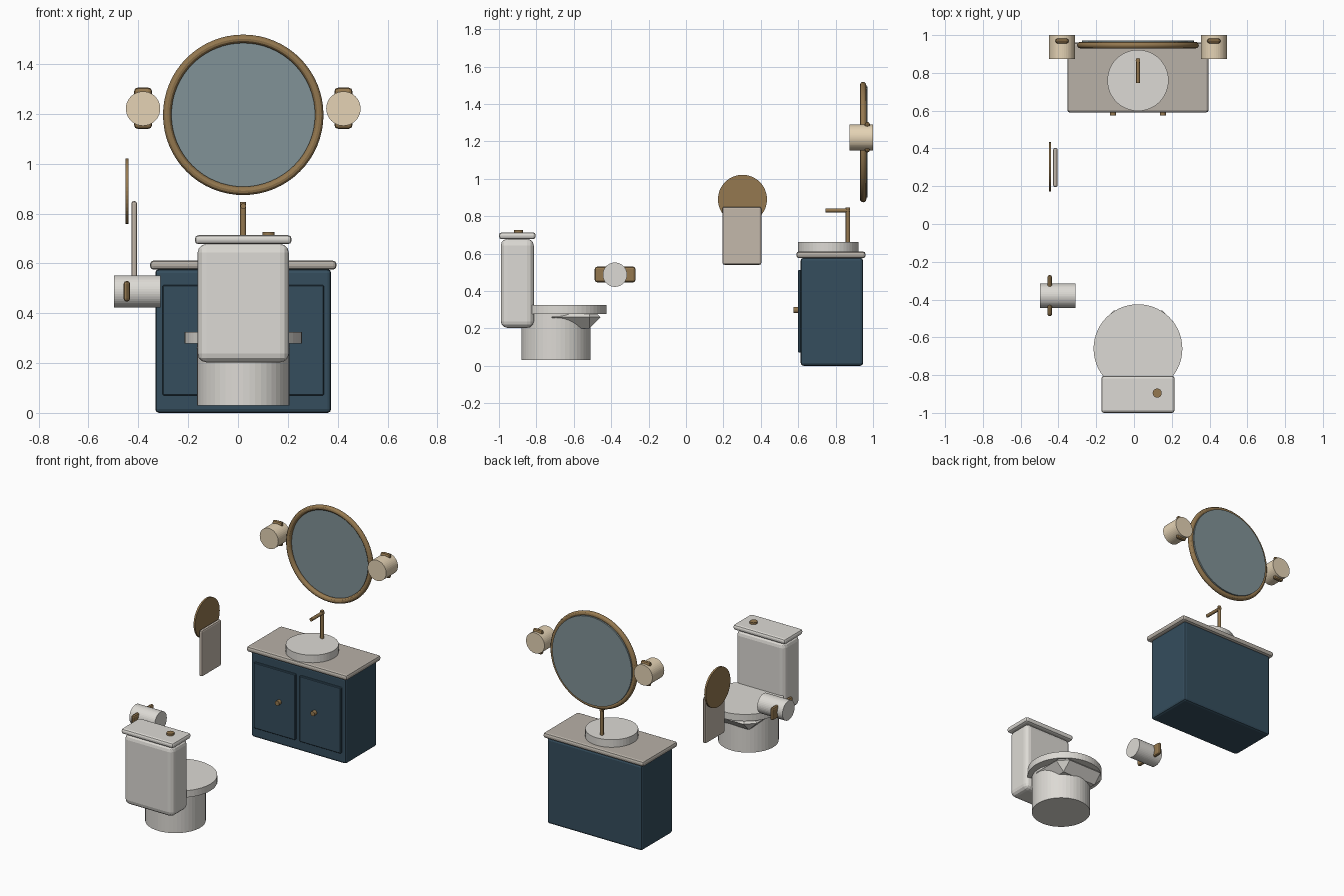
import bpy
from math import pi

if "Cube" in bpy.data.objects:
    bpy.data.objects.remove(bpy.data.objects["Cube"])

CX = 0.021  # shared centre line of vanity, mirror and toilet


def material(name, rgb):
    m = bpy.data.materials.new(name)
    m.diffuse_color = (*rgb, 1)
    m.use_nodes = True
    m.node_tree.nodes["Principled BSDF"].inputs["Base Color"].default_value = m.diffuse_color
    return m


CERAMIC = material("ceramic", (0.72, 0.70, 0.66))
NAVY = material("navy_paint", (0.035, 0.075, 0.11))
STONE = material("stone", (0.48, 0.44, 0.39))
BRASS = material("brass", (0.30, 0.19, 0.08))
GLASS = material("mirror_glass", (0.22, 0.29, 0.31))
SHADE = material("lamp_shade", (0.78, 0.65, 0.46))
TOWEL = material("towel_cloth", (0.55, 0.48, 0.41))


def finish(name, mat):
    ob = bpy.context.object
    ob.name = ob.data.name = name
    ob.data.materials.append(mat)
    return ob


def box(name, x, y, z, mat, bevel=0.0, segments=2):
    """Bevelled box from (min, max) ranges on each axis."""
    bpy.ops.mesh.primitive_cube_add(
        size=1, location=[(a + b) / 2 for a, b in (x, y, z)])
    ob = finish(name, mat)
    ob.scale = [b - a for a, b in (x, y, z)]
    bpy.ops.object.transform_apply(location=False, rotation=False, scale=True)
    if bevel:
        mod = ob.modifiers.new("bevel", 'BEVEL')
        mod.width, mod.segments = bevel, segments
    return ob


def cyl(name, center, radius, depth, mat, axis='Z', sides=40):
    rot = {'X': (0, pi / 2, 0), 'Y': (pi / 2, 0, 0), 'Z': (0, 0, 0)}[axis]
    bpy.ops.mesh.primitive_cylinder_add(
        vertices=sides, radius=radius, depth=depth, location=center, rotation=rot)
    return finish(name, mat)


# Vanity cabinet, countertop and basin
box("vanity_cabinet", (CX - 0.353, CX + 0.353), (0.613, 0.947), (0, 0.577), NAVY, 0.015)
box("countertop", (CX - 0.374, CX + 0.374), (0.59, 0.96), (0.575, 0.611), STONE, 0.014)
cyl("basin", (CX, 0.76, 0.635), 0.162, 0.054, CERAMIC, sides=48)

# Doors and knobs, mirrored about the centre line
for side, s in (("left", -1), ("right", 1)):
    xs = sorted((CX + s * 0.016, CX + s * 0.324))
    box(side + "_door", xs, (0.599, 0.62), (0.07, 0.513), NAVY, 0.004, 1)
    cyl(side + "_knob", (CX + s * 0.132, 0.588, 0.298), 0.016, 0.028, BRASS, 'Y', 20)

# Tap
cyl("tap_post", (CX, 0.866, 0.747), 0.012, 0.2, BRASS, sides=20)
cyl("tap_spout", (CX, 0.812, 0.83), 0.011, 0.13, BRASS, 'Y', 20)

# Round mirror
bpy.ops.mesh.primitive_torus_add(
    major_radius=0.305, minor_radius=0.017, major_segments=64, minor_segments=12,
    location=(CX, 0.947, 1.196), rotation=(pi / 2, 0, 0))
finish("mirror_frame", BRASS)
bpy.ops.object.shade_smooth_by_angle()
cyl("mirror_glass", (CX, 0.963, 1.196), 0.296, 0.016, GLASS, 'Y', 64)

# Wall lamps
for side, s in (("left", -1), ("right", 1)):
    x = CX + s * 0.402
    cyl(side + "_lamp_shade", (x, 0.937, 1.221), 0.069, 0.126, SHADE, 'Y')
    box(side + "_lamp_plate", (x - 0.036, x + 0.036), (0.955, 0.983), (1.14, 1.305),
        BRASS, 0.014)

# Toilet
cyl("toilet_base", (CX, -0.695, 0.155), 0.185, 0.25, CERAMIC, sides=48)
box("toilet_bowl", (CX - 0.188, CX + 0.188), (-0.775, -0.457), (0.2, 0.32),
    CERAMIC, 0.065, 1)
cyl("toilet_seat", (CX, -0.66, 0.301), 0.235, 0.046, CERAMIC, sides=56)
box("cistern", (CX - 0.183, CX + 0.183), (-0.99, -0.814), (0.203, 0.678), CERAMIC, 0.035, 3)
box("cistern_lid", (CX - 0.194, CX + 0.194), (-1, -0.804), (0.677, 0.713), CERAMIC, 0.014)
cyl("flush_button", (CX + 0.102, -0.895, 0.718), 0.024, 0.016, BRASS, sides=24)

# Paper roll and its holder
cyl("paper_roll", (-0.404, -0.38, 0.487), 0.065, 0.188, CERAMIC, 'X')
box("paper_holder", (-0.459, -0.433), (-0.488, -0.27), (0.446, 0.53), BRASS, 0.013)

# Towel disc and towel
cyl("towel_ring_disc", (-0.445, 0.302, 0.89), 0.131, 0.012, BRASS, 'X', 48)
box("hand_towel", (-0.428, -0.405), (0.195, 0.403), (0.54, 0.85), TOWEL, 0.01)
